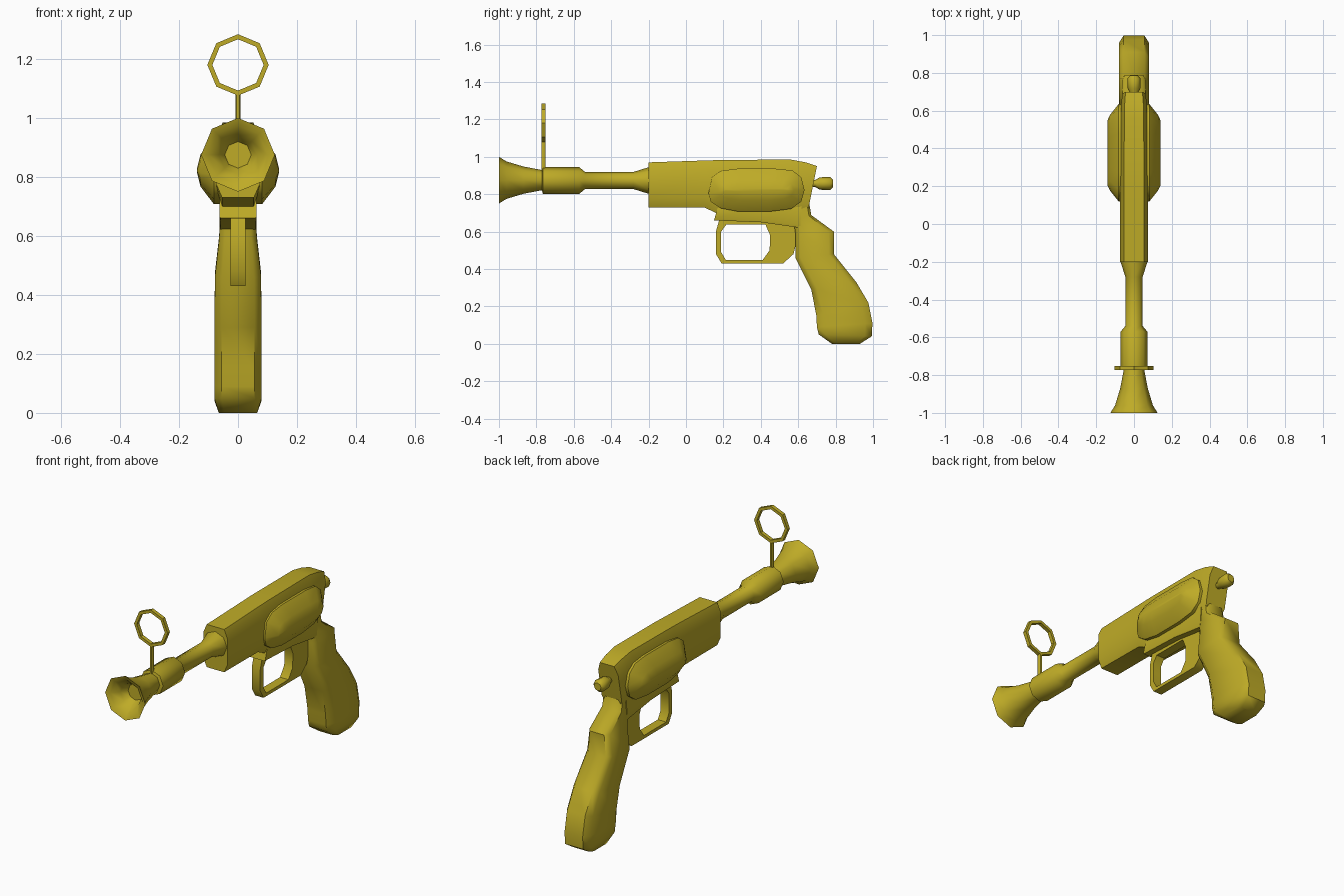
import bpy, bmesh, math

if "Cube" in bpy.data.objects:
    bpy.data.objects.remove(bpy.data.objects["Cube"])

mat = bpy.data.materials.new("olive_gold")
mat.diffuse_color = (0.52, 0.41, 0.02, 1)
mat.use_nodes = True
mat.node_tree.nodes["Principled BSDF"].inputs["Base Color"].default_value = mat.diffuse_color


def finish(name, bm, angle=50):
    bmesh.ops.recalc_face_normals(bm, faces=bm.faces)
    me = bpy.data.meshes.new(name)
    bm.to_mesh(me)
    bm.free()
    me.materials.append(mat)
    ob = bpy.data.objects.new(name, me)
    bpy.context.collection.objects.link(ob)
    bpy.ops.object.select_all(action='DESELECT')
    ob.select_set(True)
    bpy.context.view_layer.objects.active = ob
    bpy.ops.object.shade_smooth_by_angle(angle=math.radians(angle))
    return ob


def skin(name, rings, closed=False, angle=50):
    """Join equal-length rings of points into a capped or looped surface."""
    bm = bmesh.new()
    vs = [[bm.verts.new(p) for p in r] for r in rings]
    n = len(vs[0])
    pairs = list(zip(vs, vs[1:])) + ([(vs[-1], vs[0])] if closed else [])
    for a, b in pairs:
        for i in range(n):
            j = (i + 1) % n
            bm.faces.new((a[i], a[j], b[j], b[i]))
    if not closed:
        bm.faces.new(vs[0])
        bm.faces.new(vs[-1])
    return finish(name, bm, angle)


def lathe(name, profile, z, n=8):
    """Eight-sided turned part along y; profile holds (y, radius)."""
    return skin(name, [[(r * math.sin(2 * math.pi * i / n), y,
                         z + r * math.cos(2 * math.pi * i / n))
                        for i in range(n)] for y, r in profile])


def loft(name, sections, cham, narrow, angle=50):
    """Chamfered sections running from point (y, z) to point (y, z), half width w."""
    rings = []
    for (y0, z0), (y1, z1), w in sections:
        half = [(0, narrow), (cham, 1), (1 - cham, 1), (1, narrow)]
        loop = [(t, f) for t, f in half] + [(t, -f) for t, f in reversed(half)]
        rings.append([(w * f, y0 + (y1 - y0) * t, z0 + (z1 - z0) * t) for t, f in loop])
    return skin(name, rings, angle=angle)


# Flared muzzle with hollow mouth, sleeve and barrel
lathe("muzzle", [(-.91, .045), (-.95, .065), (-.99, .1), (-1, .125),
                 (-.96, .1), (-.87, .073), (-.76, .052)], .875)
lathe("barrel", [(-.77, .055), (-.765, .071), (-.57, .071), (-.54, .046),
                 (-.28, .046), (-.2, .071), (-.18, .071)], .873)

# Ring sight on a thin post
rings = []
for i in range(8):
    a = i * math.pi / 4
    rings.append([(r * math.sin(a), y, 1.18 + r * math.cos(a))
                  for r, y in ((.087, -.773), (.104, -.773), (.104, -.752), (.087, -.752))])
skin("sight_ring", rings, closed=True, angle=30)
loft("sight_post", [((-.773, .92), (-.752, .92), .009),
                    ((-.773, 1.085), (-.752, 1.085), .009)], .3, .6)

# Main body, from the front end to the sloping back
loft("body", [((-.2, .73), (-.2, .97), .075), ((.1, .728), (.1, .98), .073),
              ((.16, .7), (.2, .983), .073), ((.5, .69), (.56, .985), .071),
              ((.6, .69), (.64, .97), .068), ((.65, .7), (.7, .95), .062)],
     .2, .72, 35)

# Frame under the body
loft("lower_frame", [((.15, .66), (.17, .73), .063), ((.4, .65), (.4, .75), .063),
                     ((.61, .62), (.62, .75), .063)], .1, .95, 30)

# Swollen side panels, mirrored
outline = [(-1, -.15), (-.95, -.55), (-.75, -.85), (-.4, -1), (.3, -1), (.72, -.88),
           (.93, -.55), (1, 0), (.93, .6), (.75, .92), (.4, 1), (-.4, 1),
           (-.75, .9), (-.93, .6)]
for side, s in (("left", -1), ("right", 1)):
    skin(side + "_panel", [[(s * x, .377 + .257 * ky * u, .822 + .114 * kz * v)
                            for u, v in outline]
                           for x, ky, kz in ((.05, 1, 1), (.082, 1, 1),
                                             (.127, .78, .48), (.139, .68, .06))])

# Cocking knob at the back
lathe("rear_knob", [(.63, .015), (.69, .018), (.715, .033), (.77, .035), (.785, .022)], .857)

# Hand grip
loft("grip", [((.56, .76), (.65, .8), .055), ((.575, .66), (.67, .688), .06),
              ((.585, .59), (.79, .6), .064), ((.585, .46), (.79, .48), .078),
              ((.67, .29), (.91, .33), .08), ((.697, .15), (.975, .22), .08),
              ((.70, .09), (.997, .11), .08), ((.71, .05), (.993, .04), .08),
              ((.78, 0), (.93, 0), .065)], .13, .7)

# Trigger guard: outer path against inner path
outer = [(.18, .67), (.16, .6), (.16, .48), (.19, .43), (.52, .43), (.575, .48),
         (.6, .58), (.59, .67)]
inner = [(.215, .637), (.188, .6), (.188, .49), (.213, .448), (.41, .448), (.447, .5),
         (.45, .58), (.425, .637)]
skin("trigger_guard", [[(-.026, *o), (.026, *o), (.026, *i), (-.026, *i)]
                       for o, i in zip(outer, inner)], closed=True)
